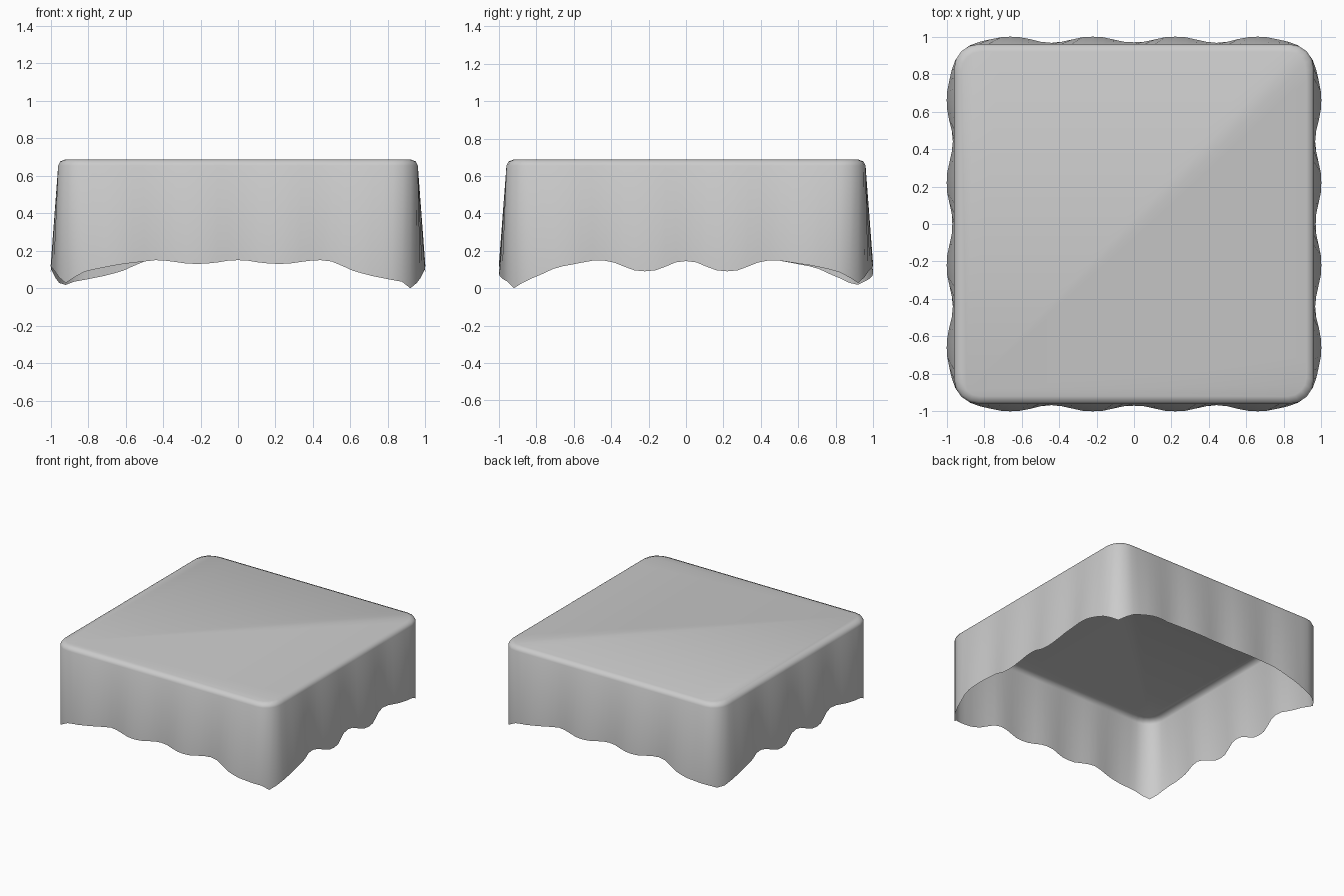
import bpy, bmesh

if "Cube" in bpy.data.objects:
    bpy.data.objects.remove(bpy.data.objects["Cube"])

# Half of one hem edge, from the middle to the corner:
# (along, outward, height on front/back, height on left/right)
MIDDLE = [(0, .97, .15, .145), (.055, .973, .147, .138), (.11, .985, .138, .115),
          (.165, .997, .132, .095), (.22, 1, .13, .09), (.275, .997, .132, .095),
          (.33, .985, .14, .115), (.385, .973, .147, .137), (.44, .967, .15, .148),
          (.50, .973, .143, .147)]
LOW_END = [(.56, .988, .118, .136), (.61, .997, .095, .126), (.66, 1, .08, .117),
           (.71, .997, .067, .103), (.77, .985, .055, .075), (.82, .974, .045, .054),
           (.875, .954, .035, .028)]
HIGH_END = [(.56, .988, .136, .138), (.61, .997, .13, .13), (.66, 1, .122, .123),
            (.71, .997, .112, .113), (.77, .985, .1, .1), (.82, .974, .088, .085),
            (.875, .954, .058, .057)]
CORNER_Z = [0.0, .028, .018, .028]      # front right, back right, back left, front left


def top_point(i, n, size, radius):
    """Matching point on a rounded square, i counted from the edge middle."""
    straight = size - radius
    along = [p[0] for p in MIDDLE + LOW_END]
    if i < n - 2:
        return along[i] * straight / along[n - 3], size
    if i == n - 2:
        return straight + radius * .383, size - radius * .076
    return size - radius * .293, size - radius * .293


def place(side, along, out):
    """Turn (along, outward) into x, y; sides run front, right, back, left."""
    return [(along, -out), (out, along), (-along, out), (-out, -along)][side]


# Every side: negative half towards its starting corner, then positive half
rings = [[], [], [], []]
for side in range(4):
    for sign in (-1, 1):
        corner = (side + (0 if sign > 0 else -1)) % 4
        half = MIDDLE + (LOW_END if corner in (0, 2) else HIGH_END)
        z = CORNER_Z[corner]
        half = half + [(.92, .92, z, z)]
        n = len(half)
        order = range(n - 2, 0, -1) if sign < 0 else range(n)
        for i in order:
            p = half[i]
            rings[0].append((*place(side, sign * p[0], p[1]), p[2 + side % 2]))
            for r, (size, rad, h) in enumerate([(.96, .13, .655), (.949, .12, .677),
                                                (.92, .1, .688)], 1):
                a, o = top_point(i, n, size, rad)
                rings[r].append((*place(side, sign * a, o), h))

# Draped cloth: open wavy skirt, rounded rim and flat top
bm = bmesh.new()
loops = [[bm.verts.new(co) for co in ring] for ring in rings]
for lower, upper in zip(loops, loops[1:]):
    for i in range(len(lower)):
        j = (i + 1) % len(lower)
        bm.faces.new((lower[i], lower[j], upper[j], upper[i]))
bm.faces.new(loops[-1])
for f in bm.faces:
    f.smooth = True
mesh = bpy.data.meshes.new("tablecloth")
bm.to_mesh(mesh)
bm.free()
cloth = bpy.data.objects.new("tablecloth", mesh)
bpy.context.collection.objects.link(cloth)
